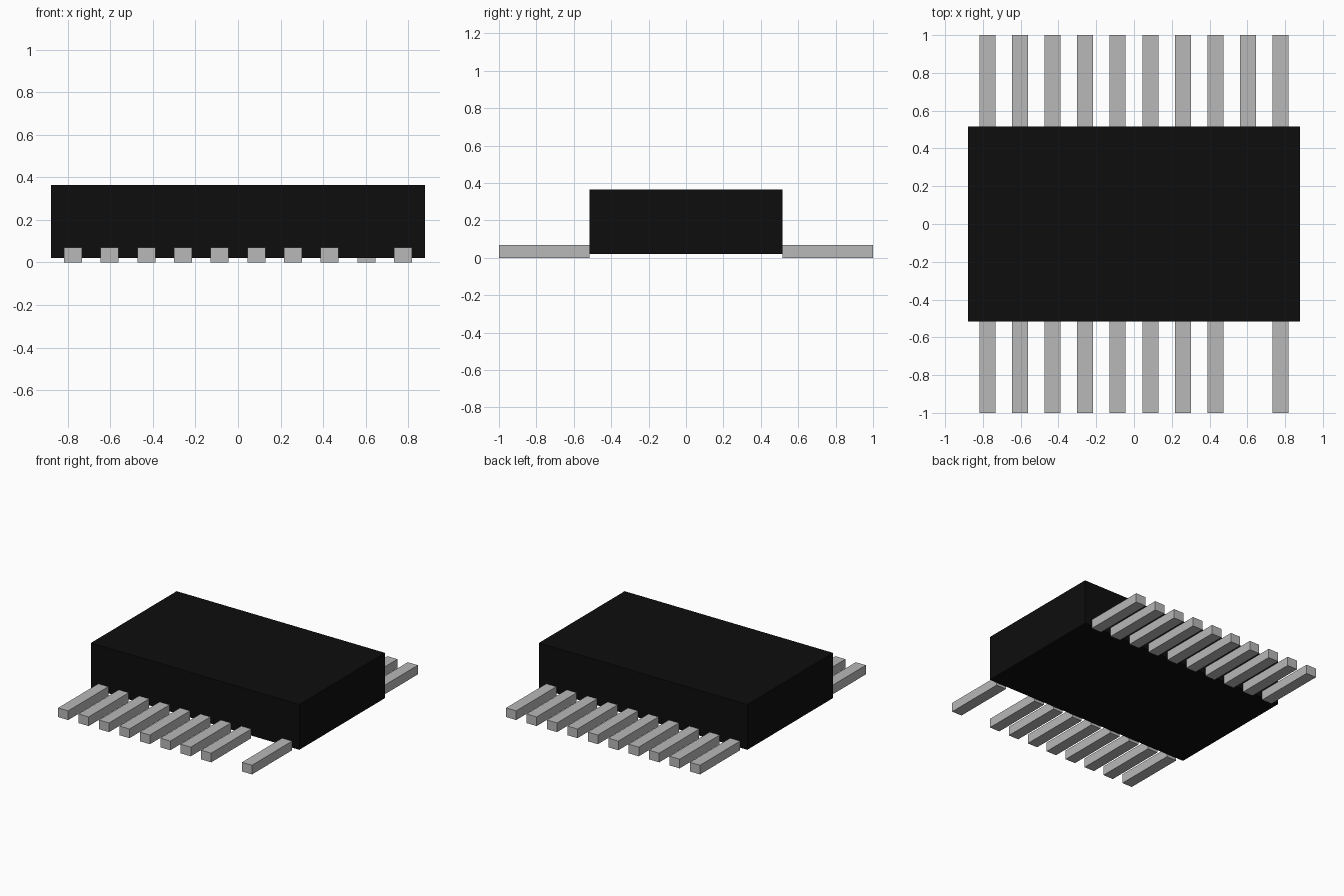
import bpy

cube = bpy.data.objects.get("Cube")
if cube:
    bpy.data.objects.remove(cube, do_unlink=True)


def make_material(name, color):
    mat = bpy.data.materials.new(name)
    mat.use_nodes = True
    mat.diffuse_color = color
    mat.node_tree.nodes["Principled BSDF"].inputs["Base Color"].default_value = color
    return mat


def make_box(name, low, high, mat):
    center = [(a + b) / 2 for a, b in zip(low, high)]
    bpy.ops.mesh.primitive_cube_add(size=1, location=center)
    obj = bpy.context.object
    obj.name = name
    obj.scale = [b - a for a, b in zip(low, high)]
    bpy.ops.object.transform_apply(location=False, rotation=False, scale=True)
    obj.data.materials.append(mat)
    return obj


black = make_material("black plastic", (0.004, 0.004, 0.004, 1))
metal = make_material("grey metal", (0.48, 0.48, 0.48, 1))

# Package body, raised slightly above the ground
BODY_Y = 0.517
make_box("body", (-0.88, -BODY_Y, 0.02), (0.88, BODY_Y, 0.365), black)

# Two rows of ten pins; the front row leaves one place empty
PIN_COUNT, PITCH, HALF_WIDTH, PIN_TOP = 10, 0.1725, 0.0425, 0.07
EMPTY_FRONT = 8
for i in range(PIN_COUNT):
    x = (i - (PIN_COUNT - 1) / 2) * PITCH
    left, right = x - HALF_WIDTH, x + HALF_WIDTH
    make_box(f"back_pin_{i + 1}", (left, BODY_Y, 0), (right, 1, PIN_TOP), metal)
    if i != EMPTY_FRONT:
        make_box(f"front_pin_{i + 1}", (left, -1, 0), (right, -BODY_Y, PIN_TOP), metal)
